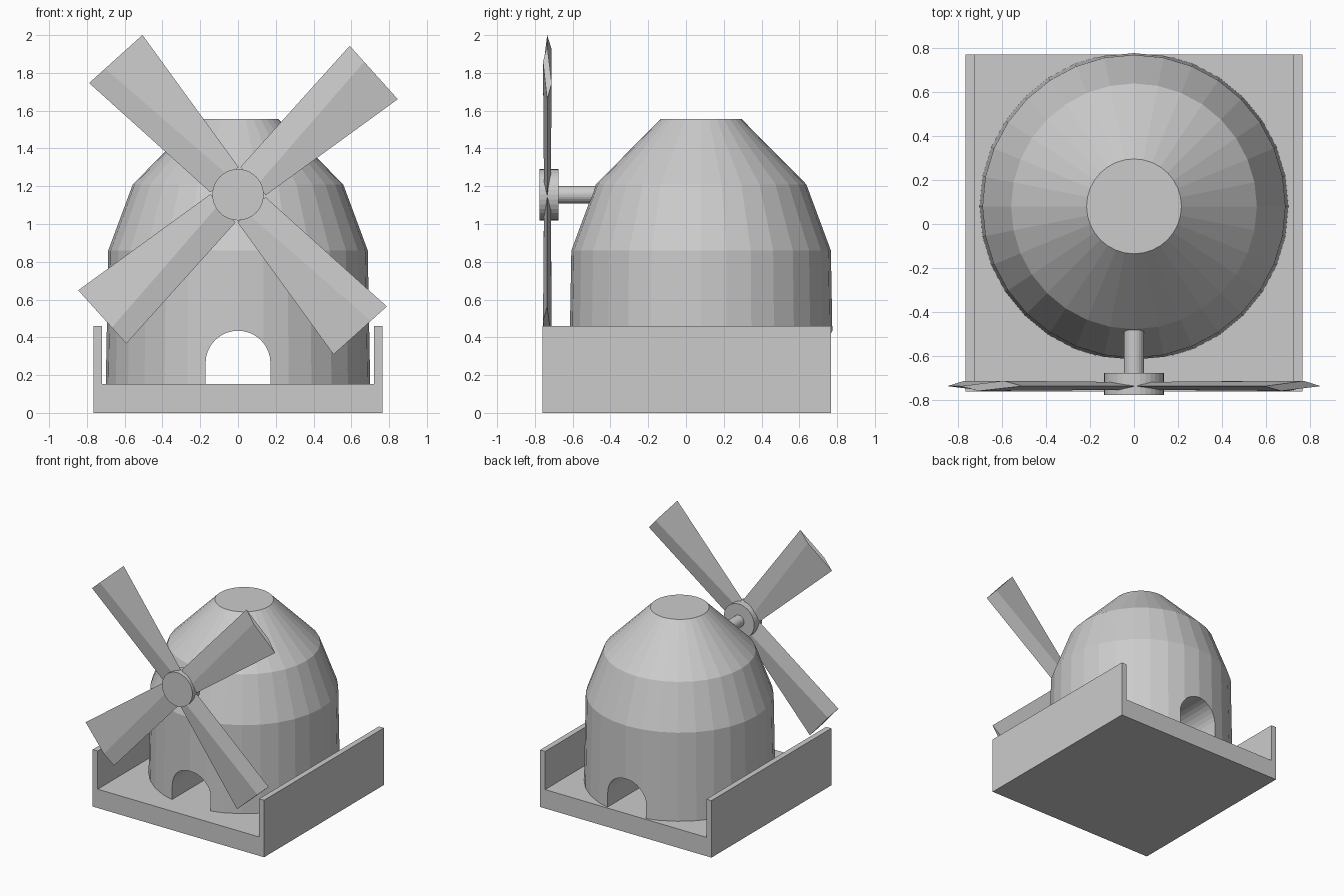
import bpy, bmesh, math

if "Cube" in bpy.data.objects:
    bpy.data.objects.remove(bpy.data.objects["Cube"])

grey = bpy.data.materials.new("plain_grey")
grey.diffuse_color = (0.6, 0.6, 0.6, 1)
grey.use_nodes = True
grey.node_tree.nodes["Principled BSDF"].inputs["Base Color"].default_value = grey.diffuse_color


def make(name, verts, faces):
    """Build a flat-shaded object from verts and faces."""
    bm = bmesh.new()
    vs = [bm.verts.new(v) for v in verts]
    for f in faces:
        bm.faces.new([vs[i] for i in f])
    bmesh.ops.recalc_face_normals(bm, faces=bm.faces)
    me = bpy.data.meshes.new(name)
    bm.to_mesh(me)
    bm.free()
    me.materials.append(grey)
    ob = bpy.data.objects.new(name, me)
    bpy.context.collection.objects.link(ob)
    return ob


def loft(name, rings):
    """Bridge a list of equal closed rings and cap both ends."""
    n, m = len(rings[0]), len(rings)
    faces = [list(range(n)), list(range((m - 1) * n, m * n))]
    for r in range(m - 1):
        for i in range(n):
            j = (i + 1) % n
            faces.append([r * n + i, r * n + j, (r + 1) * n + j, (r + 1) * n + i])
    return make(name, [v for ring in rings for v in ring], faces)


def extrude_y(name, outline, y0, y1):
    """Extrude an x-z outline along y."""
    return loft(name, [[(x, y, z) for x, z in outline] for y in (y0, y1)])


def circle(r, n, cx=0.0, cy=0.0):
    return [(cx + r * math.cos(2 * math.pi * i / n),
             cy + r * math.sin(2 * math.pi * i / n)) for i in range(n)]


# Base tray with two side walls, open at front and back
W, T = 0.765, 0.72
extrude_y("base", [(-W, 0), (W, 0), (W, 0.46), (T, 0.46), (T, 0.152),
                   (-T, 0.152), (-T, 0.46), (-W, 0.46)], -0.76, 0.768)

# Faceted tower
profile = [(0.70, 0.145), (0.687, 0.86), (0.557, 1.21), (0.215, 1.555)]
tower = loft("tower", [[(x, y, z) for x, y in circle(r, 32, 0, 0.08)]
                       for r, z in profile])

# Arched doorway running straight through the tower
R = 0.172
arch = [(-R, 0.05), (R, 0.05)] + [
    (R * math.cos(math.pi * i / 16), 0.263 + R * math.sin(math.pi * i / 16))
    for i in range(17)]
cutter = extrude_y("doorway_cutter", arch, -1, 1)
cutter.hide_render = True
mod = tower.modifiers.new("doorway", 'BOOLEAN')
mod.operation = 'DIFFERENCE'
mod.solver = 'EXACT'
mod.object = cutter
bpy.context.view_layer.objects.active = tower
bpy.ops.object.modifier_apply(modifier=mod.name)
bpy.data.objects.remove(cutter)

# Hub and axle
HZ = 1.155
extrude_y("hub", circle(0.136, 32, 0, HZ), -0.775, -0.675)
extrude_y("axle", circle(0.046, 24, 0, HZ), -0.70, -0.40)

# Four tapered, slightly twisted sails: sections are (across, y)
root = [(-0.10, -0.735), (-0.03, -0.752), (0.10, -0.735), (0.03, -0.716)]
tip = [(-0.19, -0.735), (0.076, -0.757), (0.19, -0.735), (-0.076, -0.711)]
for k in range(4):
    a = math.radians(42 + 90 * k)
    c, s = math.cos(a), math.sin(a)
    loft("sail_%d" % (k + 1), [
        [(d * c - w * s, y, HZ + d * s + w * c) for w, y in sec]
        for d, sec in ((0.107, root), (0.967, tip))])
